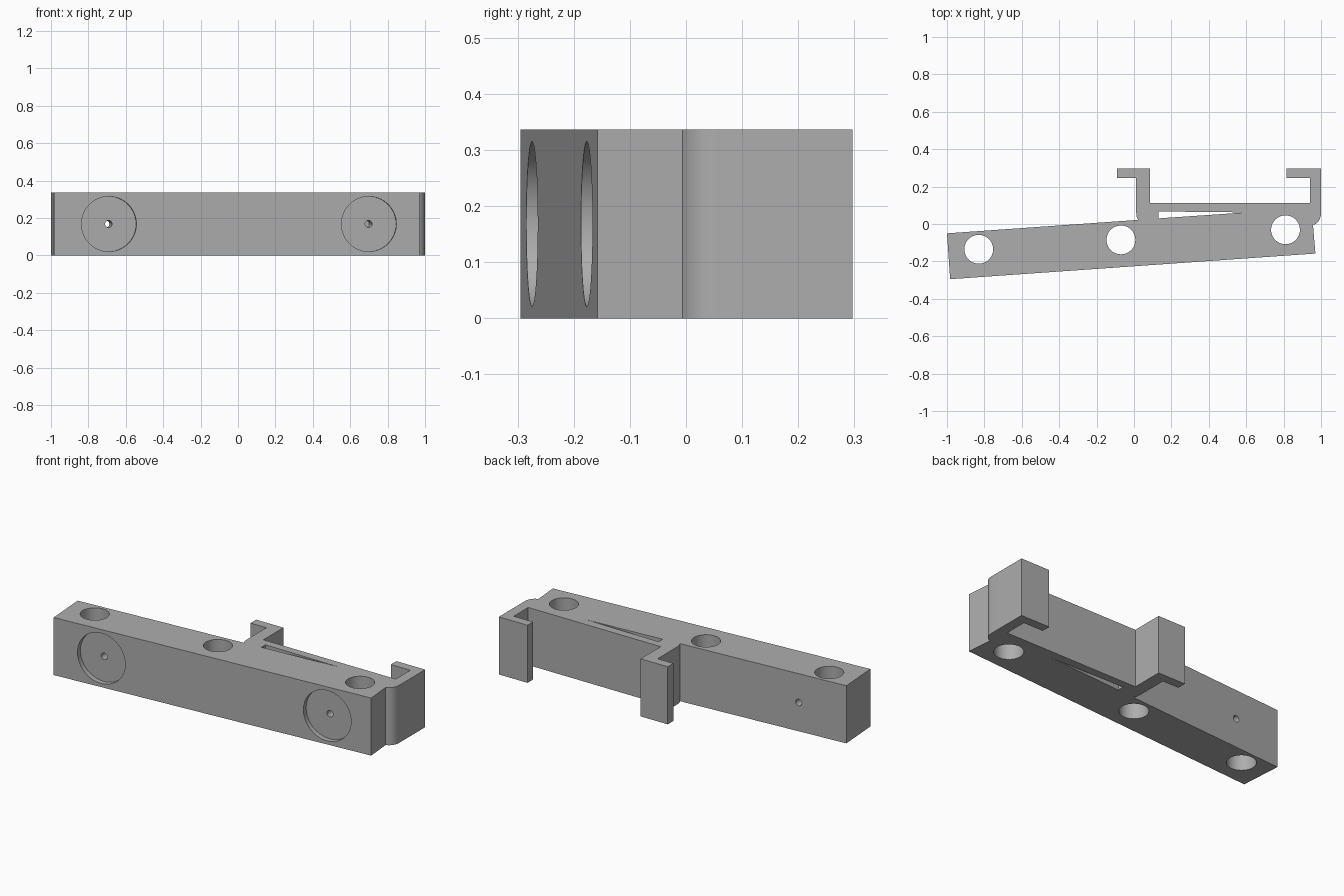
import bpy, bmesh, math
from mathutils import Vector, Matrix

if "Cube" in bpy.data.objects:
    bpy.data.objects.remove(bpy.data.objects["Cube"])

HEIGHT = 0.336
MID = HEIGHT / 2
TILT = math.atan2(0.135, 1.95)  # slant of the bar in plan

grey = bpy.data.materials.new("plain grey")
grey.use_nodes = True
colour = (0.42, 0.42, 0.42, 1)
grey.diffuse_color = colour
grey.node_tree.nodes["Principled BSDF"].inputs["Base Color"].default_value = colour


def finish(bm, name):
    bmesh.ops.recalc_face_normals(bm, faces=bm.faces)
    mesh = bpy.data.meshes.new(name)
    bm.to_mesh(mesh)
    bm.free()
    mesh.materials.append(grey)
    obj = bpy.data.objects.new(name, mesh)
    bpy.context.collection.objects.link(obj)
    return obj


def extrude_profile(name, points, bottom, top):
    bm = bmesh.new()
    face = bm.faces.new([bm.verts.new((x, y, bottom)) for x, y in points])
    new = bmesh.ops.extrude_face_region(bm, geom=[face])["geom"]
    verts = [v for v in new if isinstance(v, bmesh.types.BMVert)]
    bmesh.ops.translate(bm, verts=verts, vec=(0, 0, top - bottom))
    return finish(bm, name)


def cylinder(name, start, end, radius, segments):
    start, end = Vector(start), Vector(end)
    axis = end - start
    turn = axis.to_track_quat("Z", "Y").to_matrix().to_4x4()
    bm = bmesh.new()
    bmesh.ops.create_cone(bm, cap_ends=True, segments=segments, radius1=radius,
                          radius2=radius, depth=axis.length,
                          matrix=Matrix.Translation((start + end) / 2) @ turn)
    return finish(bm, name)


# Slanted bar with two hooked arms, drawn in plan
outline = [(-0.983, -0.295), (0.97, -0.158), (0.957, -0.006),
           (0.972, 0.001), (0.985, 0.012), (0.994, 0.027), (0.999, 0.045),
           (1.0, 0.06), (1.0, 0.297), (0.815, 0.297), (0.815, 0.245),
           (0.94, 0.245), (0.94, 0.112), (0.085, 0.112), (0.085, 0.297),
           (-0.09, 0.297), (-0.09, 0.245), (0.012, 0.245), (0.012, 0.06),
           (0.014, 0.04), (0.022, 0.022), (-1.0, -0.05)]
body = extrude_profile("hooked_bar", outline, 0, HEIGHT)

# Tapered slit and vertical holes
cutters = [extrude_profile("slit_cutter", [(0.13, 0.03), (0.6, 0.062), (0.13, 0.067)],
                           -0.1, HEIGHT + 0.1)]
for x, y in [(-0.83, -0.135), (-0.07, -0.085), (0.81, -0.031)]:
    cutters.append(cylinder("hole_cutter", (x, y, -0.1), (x, y, HEIGHT + 0.1), 0.077, 64))

# Round front recesses with a pin hole in each
inward = Vector((-math.sin(TILT), math.cos(TILT), 0))
for x, depth in [(-0.69, 0.4), (0.7, 0.25)]:
    centre = Vector((x, -0.295 + (x + 0.983) * math.tan(TILT), MID))
    for radius, reach, sides in [(0.147, 0.03, 64), (0.019, depth, 24)]:
        cutters.append(cylinder("recess_cutter", centre - inward * 0.1,
                                centre + inward * reach, radius, sides))

# Cut, then smooth the round walls
bpy.context.view_layer.objects.active = body
for cutter in cutters:
    cutter.hide_render = True
    cut = body.modifiers.new("cut", "BOOLEAN")
    cut.operation = "DIFFERENCE"
    cut.solver = "EXACT"
    cut.object = cutter
    bpy.ops.object.modifier_apply(modifier=cut.name)
    bpy.data.objects.remove(cutter)

for obj in bpy.context.selected_objects:
    obj.select_set(False)
body.select_set(True)
bpy.ops.object.shade_smooth_by_angle(angle=math.radians(30))
